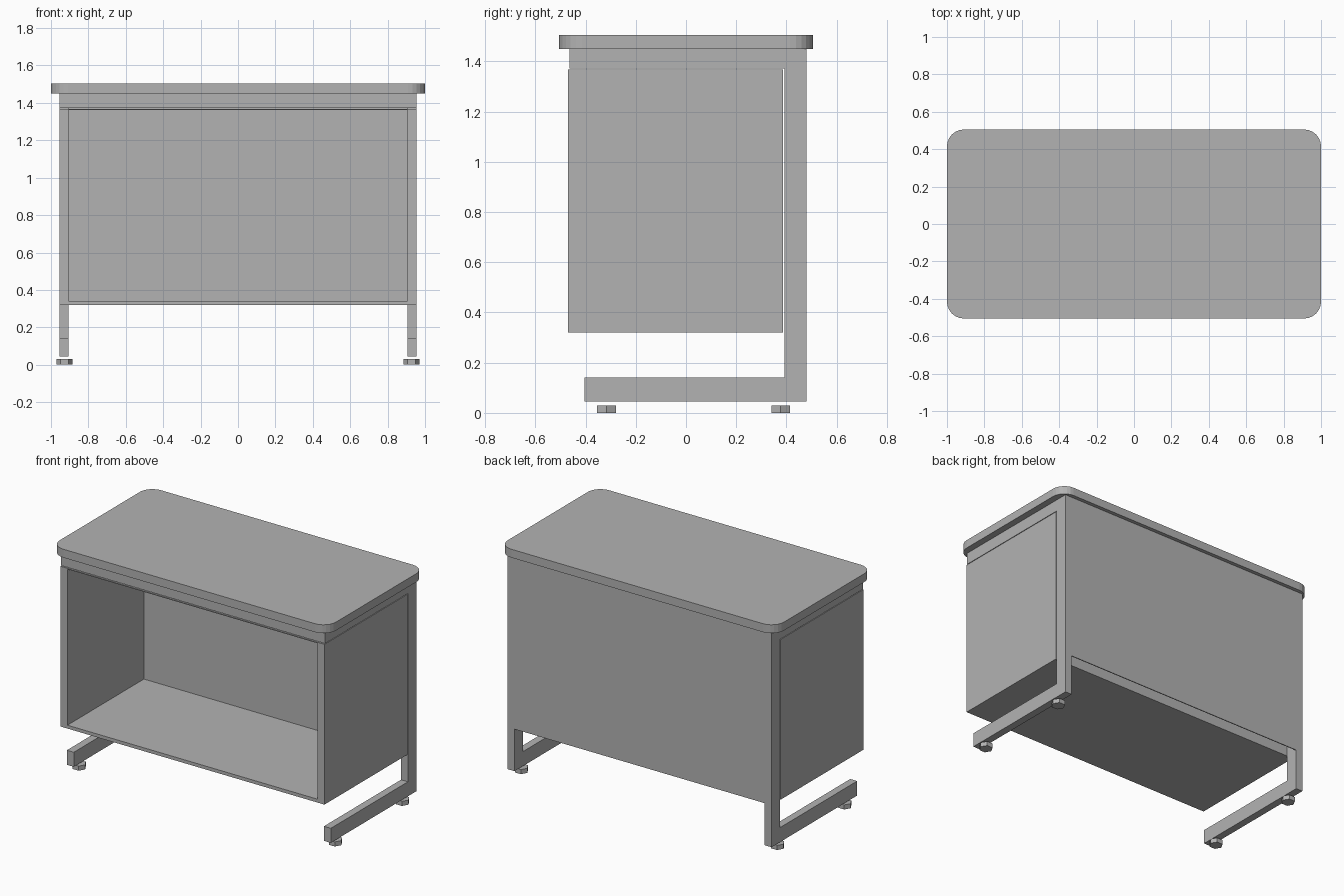
import bpy
import bmesh
from math import pi, cos, sin

if "Cube" in bpy.data.objects:
    bpy.data.objects.remove(bpy.data.objects["Cube"])

grey = bpy.data.materials.new("plain_grey")
GREY = (0.45, 0.45, 0.45, 1)
grey.use_nodes = True
grey.diffuse_color = GREY
grey.node_tree.nodes["Principled BSDF"].inputs["Base Color"].default_value = GREY


def prism(name, outline, low, high, axis="z"):
    """Extrude an outline along z (x, y points) or along x (y, z points)."""
    def place(p, h):
        return (p[0], p[1], h) if axis == "z" else (h, p[0], p[1])
    bm = bmesh.new()
    face = bm.faces.new([bm.verts.new(place(p, low)) for p in outline])
    ext = bmesh.ops.extrude_face_region(bm, geom=[face])
    for v in ext["geom"]:
        if isinstance(v, bmesh.types.BMVert):
            setattr(v.co, axis, high)
    bmesh.ops.recalc_face_normals(bm, faces=bm.faces)
    mesh = bpy.data.meshes.new(name)
    bm.to_mesh(mesh)
    bm.free()
    mesh.materials.append(grey)
    obj = bpy.data.objects.new(name, mesh)
    bpy.context.collection.objects.link(obj)
    return obj


def box(name, x, y, z):
    return prism(name, [(x[0], y[0]), (x[1], y[0]), (x[1], y[1]), (x[0], y[1])], *z)


def arc(cx, cy, r, start, sweep, steps):
    return [(cx + r * cos(start + sweep * i / steps),
             cy + r * sin(start + sweep * i / steps)) for i in range(steps + 1)]


# Main dimensions
OUT, IN = 0.955, 0.905            # outer and inner x of the sides
FRONT, BACK, REAR = -0.47, 0.387, 0.48
FLOOR, CEIL, UNDER = 0.32, 1.368, 1.45

# Table top with rounded corners
R = 0.09
outline = []
for i, (sx, sy) in enumerate([(1, 1), (-1, 1), (-1, -1), (1, -1)]):
    outline += arc(sx * (1 - R), sy * (0.505 - R), R, i * pi / 2, pi / 2, 6)
prism("table_top", outline, UNDER, 1.505)

# Open-fronted cabinet: side walls, floor, ceiling and back wall
for side, s in (("left", 1), ("right", -1)):
    box(side + "_cabinet_wall", sorted((s * IN, s * OUT)), (FRONT, BACK), (FLOOR, CEIL))
box("cabinet_floor", (-IN, IN), (FRONT, BACK), (FLOOR, 0.342))
box("cabinet_ceiling", (-IN, IN), (FRONT, BACK), (1.362, CEIL))
box("cabinet_back_wall", (-IN, IN), (0.32, BACK), (0.342, 1.362))

# C-shaped side frames: top arm, rear post and floor runner
frame = [(-0.405, 0.045), (REAR, 0.045), (REAR, UNDER), (-0.465, UNDER),
         (-0.465, 1.372), (0.392, 1.372), (0.392, 0.14), (-0.405, 0.14)]
for side, s in (("left", 1), ("right", -1)):
    prism(side + "_frame", frame, s * IN, s * OUT, axis="x")
    # Hexagonal levelling feet
    for end, y in (("front", -0.317), ("back", 0.377)):
        prism(f"{side}_{end}_foot", arc(s * 0.927, y, 0.043, 0, 2 * pi, 6)[:-1], 0, 0.03)

# Front rail under the top and thin modesty panel across the rear
box("front_rail", (-IN, IN), (-0.465, -0.415), (1.372, UNDER))
box("back_panel", (-IN, IN), (REAR - 0.006, REAR), (FLOOR, UNDER))
